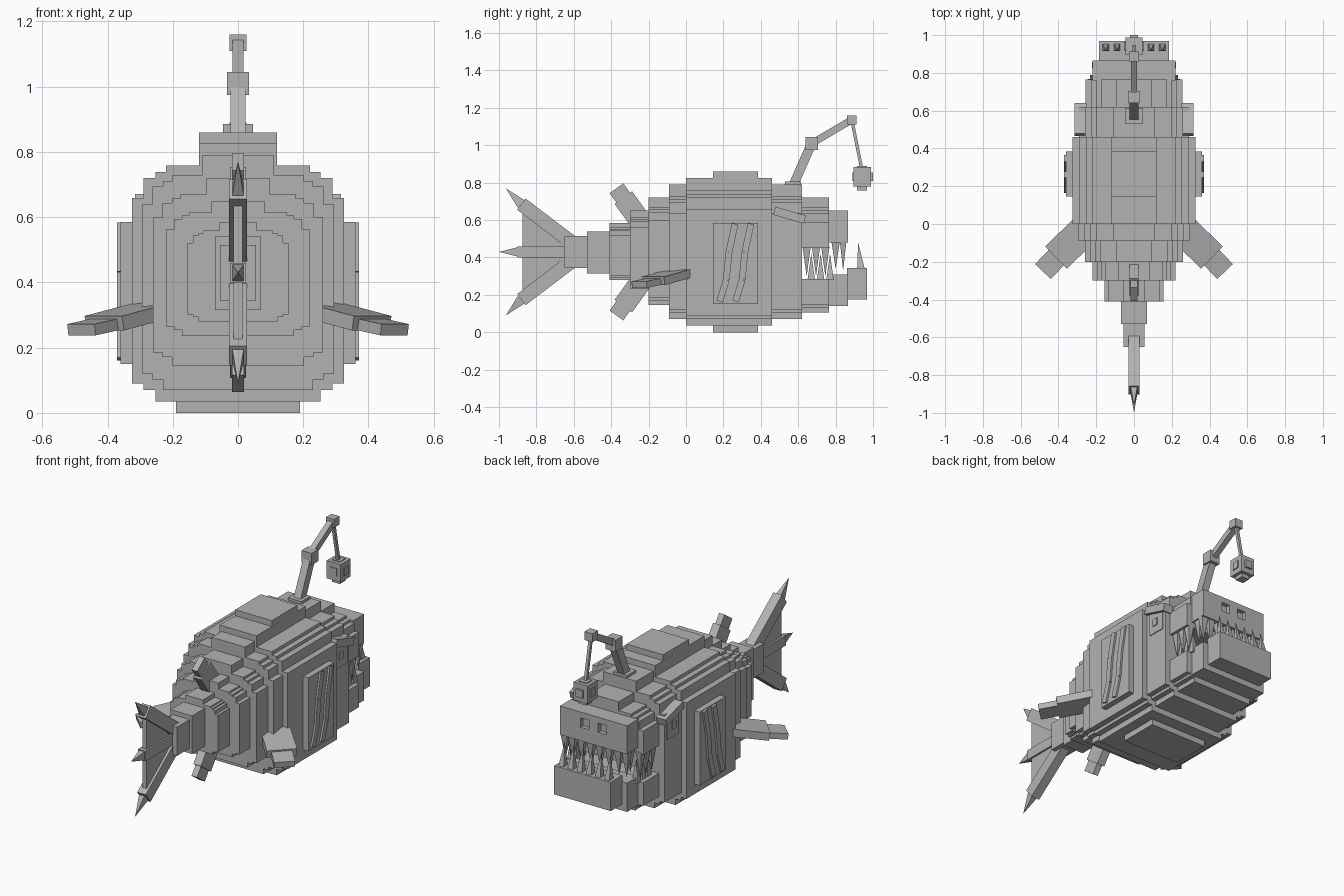
import bpy, bmesh
from mathutils import Vector, Matrix

if "Cube" in bpy.data.objects:
    bpy.data.objects.remove(bpy.data.objects["Cube"])

grey = bpy.data.materials.new("plain grey")
grey.diffuse_color = (0.45, 0.45, 0.45, 1)
grey.use_nodes = True
grey.node_tree.nodes["Principled BSDF"].inputs["Base Color"].default_value = grey.diffuse_color


def finish(bm, name):
    bmesh.ops.recalc_face_normals(bm, faces=bm.faces)
    me = bpy.data.meshes.new(name)
    bm.to_mesh(me)
    bm.free()
    me.materials.append(grey)
    ob = bpy.data.objects.new(name, me)
    bpy.context.collection.objects.link(ob)
    return ob


def box(bm, x0, x1, y0, y1, z0, z1):
    m = Matrix.Translation(((x0 + x1) / 2, (y0 + y1) / 2, (z0 + z1) / 2))
    bmesh.ops.create_cube(bm, size=1, matrix=m @ Matrix.Diagonal((abs(x1 - x0), y1 - y0, z1 - z0, 1)))


def beam(bm, a, b, width, thick, side=(1, 0, 0)):
    """Square bar from a to b; thick is measured along side."""
    a, b = Vector(a), Vector(b)
    d = (b - a).normalized()
    s = Vector(side)
    s = (s - d * s.dot(d)).normalized()
    m = Matrix((s * thick, d.cross(s) * width, b - a)).transposed().to_4x4()
    m.translation = (a + b) / 2
    bmesh.ops.create_cube(bm, size=1, matrix=m)


def spike(bm, base, tip, wx, wy):
    """Four-sided pyramid."""
    base, tip = Vector(base), Vector(tip)
    d = (tip - base).normalized()
    u = Vector((1, 0, 0))
    v = d.cross(u).normalized()
    ring = [bm.verts.new(base + u * i * wx / 2 + v * j * wy / 2)
            for i, j in ((-1, -1), (1, -1), (1, 1), (-1, 1))]
    top = bm.verts.new(tip)
    bm.faces.new(ring)
    for i in range(4):
        bm.faces.new((ring[i], ring[(i + 1) % 4], top))


# cross-section steps: width fraction, bottom and top as height fractions
STEPS = ((1, .07, .79), (.89, .045, .867), (.78, 0, .89), (.68, 0, .915), (.37, 0, 1))


def stepped(bm, y0, y1, w, z0, z1, lo=None, hi=None):
    """Stepped body slice, optionally kept between heights lo and hi."""
    for f, a, b in STEPS:
        za, zb = z0 + a * (z1 - z0), z0 + b * (z1 - z0)
        za = za if lo is None else max(za, lo)
        zb = zb if hi is None else min(zb, hi)
        if zb - za > .005:
            box(bm, -w * f, w * f, y0, y1, za, zb)


# body
bm = bmesh.new()
for y0, y1, w, z0, z1 in ((-.41, -.30, .155, .28, .585), (-.30, -.20, .22, .235, .65),
                          (-.20, -.09, .26, .145, .72), (-.09, .0, .295, .07, .79),
                          (.0, .46, .325, .035, .825), (.46, .62, .292, .07, .79)):
    stepped(bm, y0, y1, w, z0, z1)
box(bm, -.07, .07, -.53, -.40, .315, .54)
box(bm, -.055, .055, -.65, -.52, .345, .515)
box(bm, -.12, .12, .145, .385, .7, .86)
box(bm, -.19, .19, .145, .385, 0, .2)
finish(bm, "body")

# upper head and lower jaw
bm = bmesh.new()
stepped(bm, .61, .765, .257, .105, .72, lo=.45)
finish(bm, "upper_head")
bm = bmesh.new()
stepped(bm, .61, .765, .257, .105, .72, hi=.285)
box(bm, -.22, .22, .76, .865, .14, .31)
box(bm, -.185, .185, .86, .968, .175, .345)
finish(bm, "lower_jaw")

# snout with two square nostrils cut in
bm = bmesh.new()
box(bm, -.22, .22, .76, .865, .48, .65)
snout = finish(bm, "snout")
bm = bmesh.new()
for s in (-1, 1):
    box(bm, s * .03, s * .085, .84, .9, .56, .615)
cutter = finish(bm, "nostril_cutter")
cutter.hide_render = True
cutter.hide_viewport = True
cut = snout.modifiers.new("nostrils", 'BOOLEAN')
cut.operation = 'DIFFERENCE'
cut.object = cutter

# teeth
bm = bmesh.new()
for s in (-1, 1):
    for i in range(3):
        y = .645 + i * .05
        spike(bm, (s * .225, y, .46), (s * .225, y, .30), .035, .045)
        spike(bm, (s * .215, y + .025, .28), (s * .215, y + .025, .42), .035, .04)
    spike(bm, (s * .195, .80, .485), (s * .195, .80, .34), .035, .045)
    for x in (.03, .09, .15, .2):
        spike(bm, (s * x, .84, .485), (s * x, .84, .33), .045, .035)
    for x in (.03, .09, .15):
        spike(bm, (s * x, .935, .34), (s * x, .92, .48), .035, .04)
finish(bm, "teeth")

# eyes and brows
eyes, brows = bmesh.new(), bmesh.new()
for s in (-1, 1):
    box(eyes, s * .28, s * .297, .49, .6, .485, .62)
    box(eyes, s * .29, s * .302, .52, .557, .53, .572)
    beam(brows, (s * .283, .472, .65), (s * .283, .635, .603), .045, .065)
finish(eyes, "eyes")
finish(brows, "brows")

# gill panels with bent strips
panel, strips = bmesh.new(), bmesh.new()
path = ((.18, .165), (.215, .28), (.23, .43), (.262, .58))
for s in (-1, 1):
    box(panel, s * .30, s * .36, .145, .385, .15, .585)
    for off in (0, .085):
        for (ya, za), (yb, zb) in zip(path, path[1:]):
            beam(strips, (s * .362, ya + off, za), (s * .362, yb + off, zb), .035, .018)
finish(panel, "gill_panels")
finish(strips, "gill_strips")

# side fins
bm = bmesh.new()
for s in (-1, 1):
    beam(bm, (s * .24, -.01, .32), (s * .41, -.175, .275), .165, .045, (0, 0, 1))
    beam(bm, (s * .39, -.155, .275), (s * .48, -.25, .255), .115, .035, (0, 0, 1))
finish(bm, "side_fins")

# small back and belly fins
bm = bmesh.new()
for s in (-1, 1):
    beam(bm, (0, -.22, .43 + s * .13), (0, -.335, .43 + s * .29), .115, .05)
    beam(bm, (0, -.30, .43 + s * .24), (0, -.372, .43 + s * .34), .09, .036)
finish(bm, "back_and_belly_fins")

# tail: web, three rays, three spikes
web, rays = bmesh.new(), bmesh.new()
pts = ((-.62, .43), (-.875, .66), (-.875, .20))
f = web.faces.new([web.verts.new((-.014, y, z)) for y, z in pts])
r = bmesh.ops.extrude_face_region(web, geom=[f])
for v in r["geom"]:
    if isinstance(v, bmesh.types.BMVert):
        v.co.x += .028
for s in (-1, 1):
    beam(rays, (0, -.59, .43 + s * .035), (0, -.88, .43 + s * .255), .075, .056)
    spike(rays, (0, -.88, .43 + s * .255), (0, -.963, .43 + s * .34), .035, .055)
beam(rays, (0, -.6, .43), (0, -.9, .43), .06, .05)
spike(rays, (0, -.9, .43), (0, -1, .43), .035, .05)
finish(web, "tail_web")
finish(rays, "tail_rays")

# lure rod
bm = bmesh.new()
box(bm, -.045, .045, .53, .615, .77, .805)
beam(bm, (0, .575, .79), (0, .672, 1.01), .05, .045)
box(bm, -.033, .033, .64, .705, .975, 1.045)
beam(bm, (0, .672, 1.01), (0, .885, 1.135), .038, .034)
box(bm, -.026, .026, .86, .912, 1.11, 1.16)
beam(bm, (0, .888, 1.13), (0, .94, .87), .017, .017)
finish(bm, "lure_rod")

# lure lantern: cube with small raised caps
bm = bmesh.new()
box(bm, -.046, .046, .895, .988, .78, .885)
box(bm, -.026, .026, .915, .968, .757, .89)
box(bm, -.022, .022, .89, 1.0, .81, .855)
box(bm, -.052, .052, .92, .963, .81, .855)
finish(bm, "lure_lantern")
